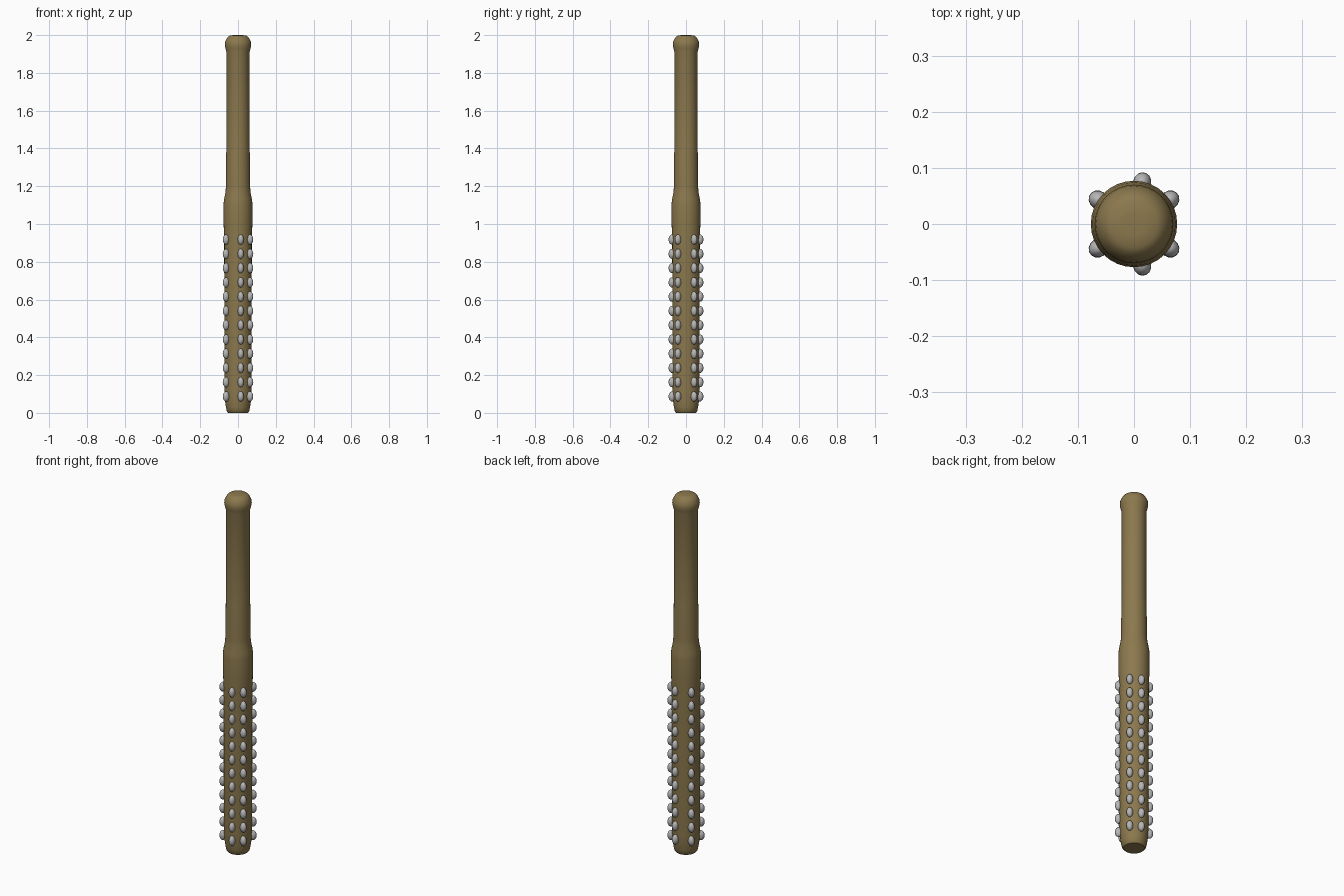
import bpy, bmesh, math
from mathutils import Matrix, Vector

if "Cube" in bpy.data.objects:
    bpy.data.objects.remove(bpy.data.objects["Cube"])


def material(name, rgb):
    m = bpy.data.materials.new(name)
    m.diffuse_color = (*rgb, 1)
    m.use_nodes = True
    m.node_tree.nodes["Principled BSDF"].inputs["Base Color"].default_value = m.diffuse_color
    return m


wood = material("brown_wood", (0.26, 0.19, 0.075))
metal = material("grey_metal", (0.47, 0.47, 0.47))


def finish(name, bm, mat, angle):
    bmesh.ops.recalc_face_normals(bm, faces=bm.faces)
    me = bpy.data.meshes.new(name)
    bm.to_mesh(me)
    bm.free()
    ob = bpy.data.objects.new(name, me)
    bpy.context.collection.objects.link(ob)
    me.materials.append(mat)
    bpy.ops.object.select_all(action='DESELECT')
    ob.select_set(True)
    bpy.context.view_layer.objects.active = ob
    bpy.ops.object.shade_smooth_by_angle(angle=math.radians(angle))
    return ob


def lathe(name, profile, mat, sides=32):
    bm = bmesh.new()
    rings = [[bm.verts.new((r * math.cos(2 * math.pi * i / sides),
                            r * math.sin(2 * math.pi * i / sides), z))
              for i in range(sides)] for r, z in profile]
    for a, b in zip(rings, rings[1:]):
        for i in range(sides):
            j = (i + 1) % sides
            bm.faces.new((a[i], a[j], b[j], b[i]))
    bm.faces.new(rings[0][::-1])
    bm.faces.new(rings[-1])
    return finish(name, bm, mat, 40)


# Wooden club: tapered foot, thick striking end, slim grip, rounded knob
lathe("club_shaft", [
    (0.052, 0.0), (0.059, 0.008), (0.064, 0.03), (0.069, 0.065), (0.072, 0.12),
    (0.073, 0.9), (0.076, 1.0), (0.077, 1.10), (0.074, 1.13), (0.066, 1.17),
    (0.064, 1.20), (0.062, 1.40), (0.061, 1.41), (0.061, 1.91),
    (0.067, 1.93), (0.070, 1.95), (0.068, 1.965), (0.061, 1.98),
    (0.053, 1.991), (0.042, 1.998), (0.02, 2.0)], wood)

# Rows of rounded metal studs: six columns, twelve rows
bm = bmesh.new()
columns = [(0.015, 0.076), (0.015, -0.076), (0.065, 0.044),
           (0.065, -0.044), (-0.065, 0.044), (-0.065, -0.044)]
for x, y in columns:
    turn = Matrix.Rotation(math.atan2(y, x), 4, 'Z')
    for row in range(12):
        place = Matrix.Translation(Vector((x * 0.965, y * 0.965, 0.087 + 0.0755 * row)))
        size = Matrix.Diagonal((0.019, 0.0165, 0.027, 1))
        bmesh.ops.create_uvsphere(bm, u_segments=14, v_segments=10, radius=1,
                                  matrix=place @ turn @ size)
finish("metal_studs", bm, metal, 60)
